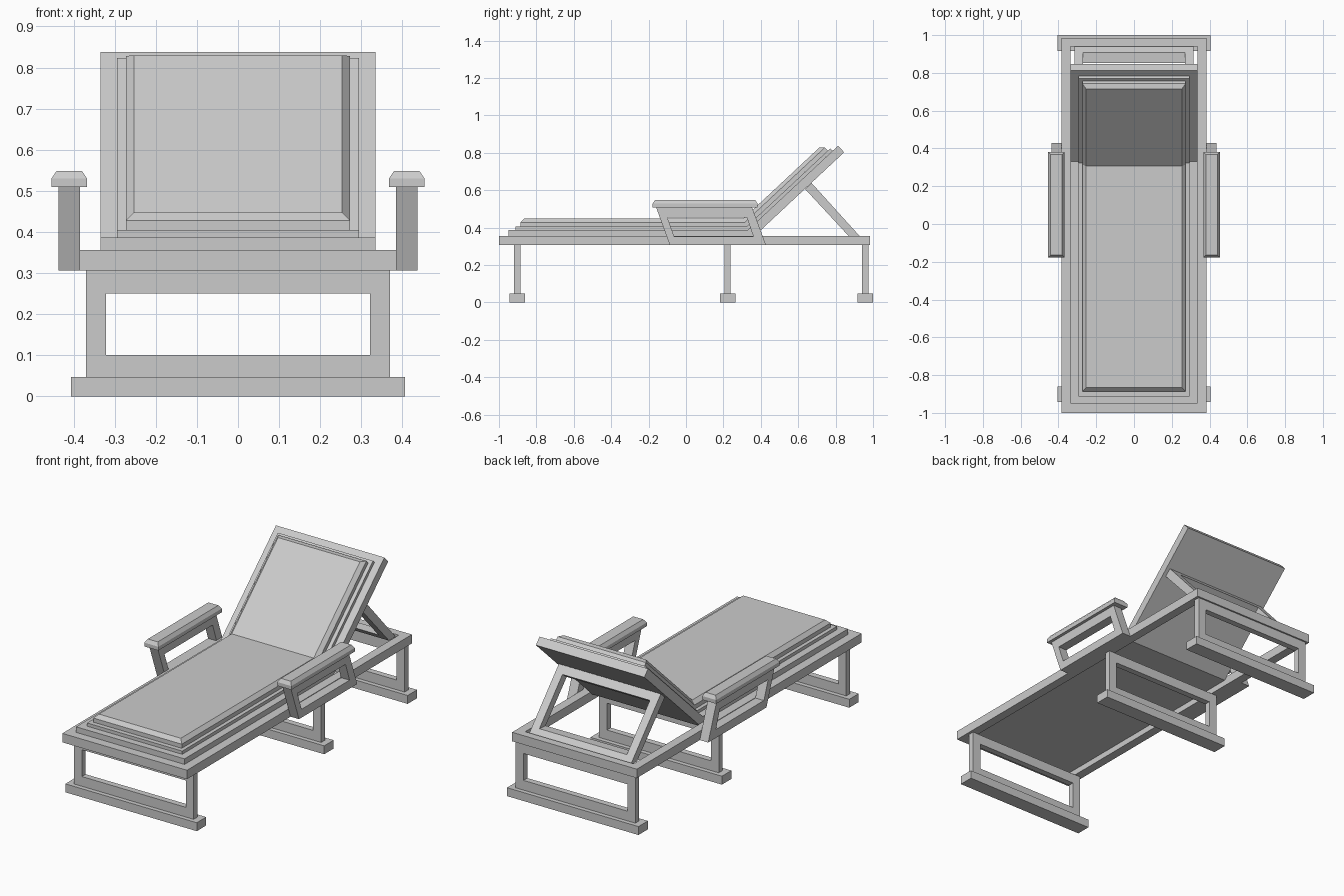
import bpy, bmesh, math
from mathutils import Vector

if "Cube" in bpy.data.objects:
    bpy.data.objects.remove(bpy.data.objects["Cube"])


def finish(name, bm):
    bmesh.ops.recalc_face_normals(bm, faces=bm.faces)
    me = bpy.data.meshes.new(name)
    bm.to_mesh(me)
    bm.free()
    ob = bpy.data.objects.new(name, me)
    bpy.context.collection.objects.link(ob)
    return ob


def ring(name, outer, inner, place, lo, hi):
    """Frame with a hole; place(u, v, w) maps local to world."""
    bm = bmesh.new()
    loops = [[bm.verts.new(place(u, v, w)) for u, v in poly]
             for poly, w in ((outer, lo), (outer, hi), (inner, hi), (inner, lo))]
    n = len(outer)
    for k in range(4):
        a, b = loops[k], loops[(k + 1) % 4]
        for i in range(n):
            j = (i + 1) % n
            bm.faces.new((a[i], a[j], b[j], b[i]))
    return finish(name, bm)


def stack(name, loops, caps):
    """Bridge loops of points from bottom to top and cap both ends."""
    bm = bmesh.new()
    vs = [[bm.verts.new(p) for p in lp] for lp in loops]
    n = len(vs[0])
    for a, b in zip(vs, vs[1:]):
        for i in range(n):
            j = (i + 1) % n
            bm.faces.new((a[i], a[j], b[j], b[i]))
    for lp in (vs[0], vs[-1]):
        for c in caps:
            bm.faces.new([lp[i] for i in c])
    return finish(name, bm)


def rect(u0, v0, u1, v1):
    return [(u0, v0), (u1, v0), (u1, v1), (u0, v1)]


def block(name, levels):
    """levels: (x0, y0, x1, y1, z)"""
    return stack(name, [[(x, y, l[4]) for x, y in rect(*l[:4])] for l in levels],
                 [(0, 1, 2, 3)])


# Bent layers: flat lounge part plus backrest reclined at 43 degrees
ANG = math.radians(43)
D = Vector((0, math.cos(ANG), math.sin(ANG)))
N = Vector((0, -math.sin(ANG), math.cos(ANG)))
TIP = Vector((0, 0.813, 0.838))


def bent(name, levels):
    """levels: (height above deck, half width, front y, inset from backrest tip)"""
    loops = []
    for h, x, yf, inset in levels:
        yc = 0.33 - h * math.tan(ANG / 2)
        z = 0.387 + h
        e = TIP - D * inset + N * h
        loops.append([(-x, yf, z), (x, yf, z), (x, yc, z),
                      (x, e.y, e.z), (-x, e.y, e.z), (-x, yc, z)])
    return stack(name, loops, [(0, 1, 2, 5), (5, 2, 3, 4)])


bent("deck_and_backrest", [(-0.048, 0.335, -0.95, 0), (0, 0.335, -0.95, 0)])
bent("cushion_base", [(0, 0.294, -0.912, 0.04), (0.018, 0.294, -0.912, 0.04)])
bent("cushion", [(0.018, 0.273, -0.886, 0.058), (0.041, 0.273, -0.886, 0.058),
                 (0.061, 0.253, -0.866, 0.078)])

# Main frame
ring("main_frame", rect(-0.385, -1, 0.385, 0.984), rect(-0.335, -0.95, 0.335, 0.94),
     lambda u, v, w: (u, v, w), 0.306, 0.356)

# Leg frames and feet
for label, y in (("front", -0.902), ("middle", 0.222), ("back", 0.958)):
    ring(label + "_leg", rect(-0.37, 0.047, 0.37, 0.306), rect(-0.321, 0.101, 0.321, 0.251),
         lambda u, v, w: (u, w, v), y - 0.017, y + 0.017)
    block(label + "_foot", [(-0.406, y - 0.0415, 0.406, y + 0.0415, z) for z in (0, 0.047)])

# Armrests: slanted side frame and chamfered pad
for label, s in (("right", 1), ("left", -1)):
    ring(label + "_arm_frame",
         [(-0.086, 0.306), (0.428, 0.306), (0.353, 0.509), (-0.16, 0.509)],
         [(-0.063, 0.353), (0.36, 0.353), (0.325, 0.455), (-0.1, 0.455)],
         lambda u, v, w: (s * w, u, v), 0.384, 0.437)
    pad = [(0.367, -0.178, 0.454, 0.382, 0.509), (0.367, -0.178, 0.454, 0.382, 0.53),
           (0.38, -0.165, 0.441, 0.369, 0.549)]
    block(label + "_arm_pad", [(s * a, b, s * c, d, z) for a, b, c, d, z in pad])

# Backrest prop frame, perpendicular to the backrest
FT, FB = Vector((0, 0.637, 0.606)), Vector((0, 0.882, 0.342))
BT, BB = Vector((0, 0.672, 0.638)), Vector((0, 0.94, 0.342))


def prop_place(u, v, w):
    t, b = FT.lerp(BT, w), FB.lerp(BB, w)
    p = b.lerp(t, v)
    return (u, p.y, p.z)


ring("backrest_prop", rect(-0.315, 0, 0.315, 1), rect(-0.27, 0.12, 0.27, 0.88),
     prop_place, 0, 1)
